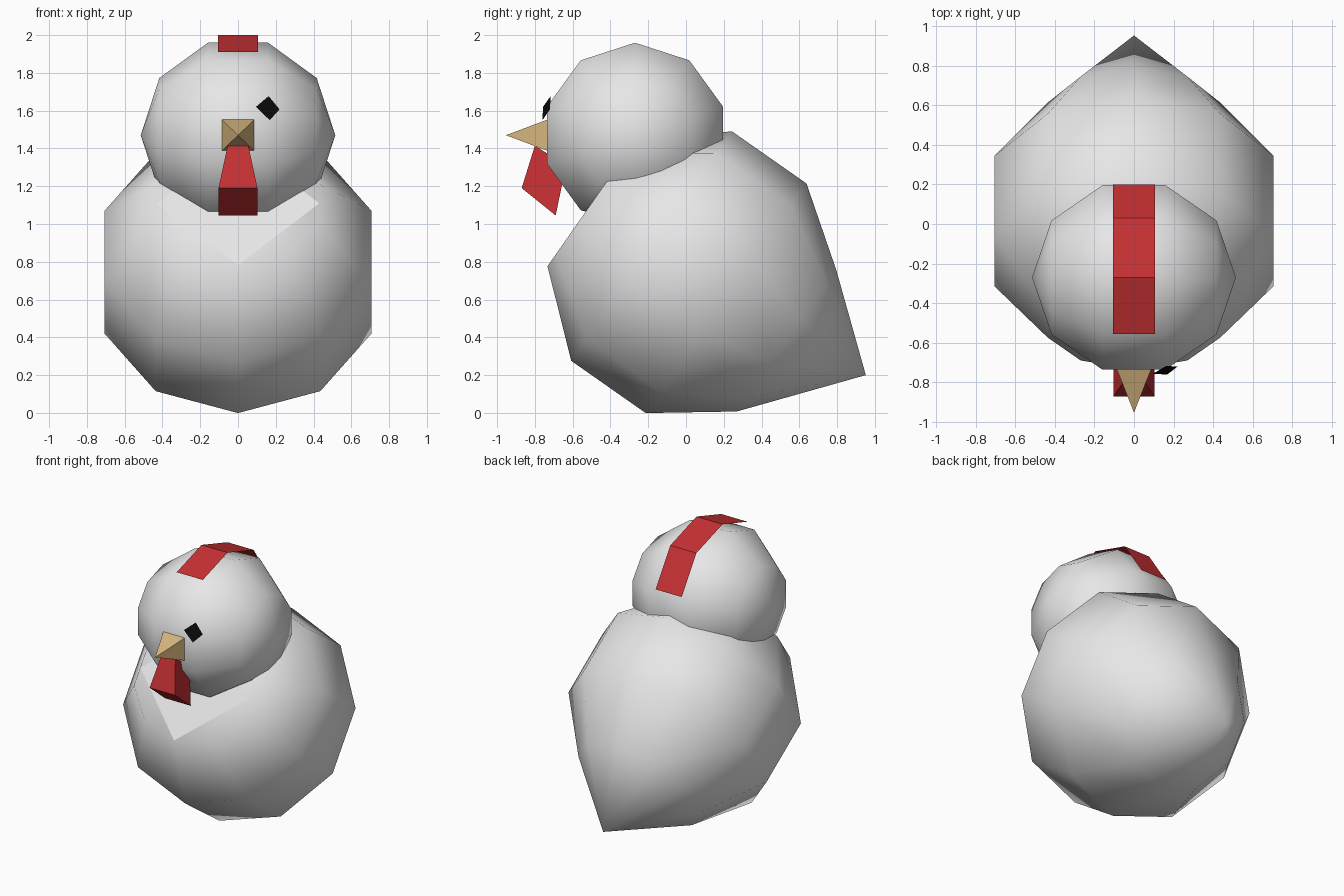
import bpy
import bmesh
from math import sin, cos, pi, radians
from mathutils import Vector, Matrix

cube = bpy.data.objects.get("Cube")
if cube:
    bpy.data.objects.remove(cube, do_unlink=True)


def material(name, colour):
    m = bpy.data.materials.new(name)
    m.use_nodes = True
    m.diffuse_color = (*colour, 1)
    bsdf = next(n for n in m.node_tree.nodes if n.type == 'BSDF_PRINCIPLED')
    bsdf.inputs["Base Color"].default_value = (*colour, 1)
    bsdf.inputs["Roughness"].default_value = 0.8
    return m


WHITE = material("white_feather", (0.8, 0.8, 0.8))
RED = material("comb_red", (0.57, 0.03, 0.033))
TAN = material("beak_tan", (0.68, 0.47, 0.21))
BLACK = material("eye_black", (0.003, 0.003, 0.003))


def finish(name, bm, mat, smooth=False, recalc=True):
    if recalc:
        bmesh.ops.recalc_face_normals(bm, faces=bm.faces)
    for f in bm.faces:
        f.smooth = smooth
    mesh = bpy.data.meshes.new(name)
    bm.to_mesh(mesh)
    bm.free()
    mesh.materials.append(mat)
    ob = bpy.data.objects.new(name, mesh)
    bpy.context.collection.objects.link(ob)
    return ob


def ball(radius, segments=10, rings=5):
    """Sphere with poles on local z and a vertex line on local +y."""
    bm = bmesh.new()
    rows = []
    for i in range(1, rings):
        a = pi * i / rings
        rows.append([bm.verts.new((radius * sin(a) * sin(2 * pi * k / segments),
                                   radius * sin(a) * cos(2 * pi * k / segments),
                                   radius * cos(a))) for k in range(segments)])
    top = bm.verts.new((0, 0, radius))
    bottom = bm.verts.new((0, 0, -radius))
    for k in range(segments):
        n = (k + 1) % segments
        bm.faces.new((top, rows[0][k], rows[0][n]))
        bm.faces.new((bottom, rows[-1][n], rows[-1][k]))
        for a, b in zip(rows, rows[1:]):
            bm.faces.new((a[k], b[k], b[n], a[n]))
    return bm, rows, top, bottom


def frame(x, y, z, centre):
    m = Matrix((x, y, z)).transposed().to_4x4()
    m.translation = centre
    return m


def sheet(name, points, mat):
    """Thin one-sided plate from one outline."""
    bm = bmesh.new()
    bm.faces.new([bm.verts.new(p) for p in points])
    return finish(name, bm, mat, recalc=False)


# Body: tilted ball, flattened at the neck and drawn out to a tail point
tilt = radians(35)
axis = Vector((0, -cos(tilt), sin(tilt)))
up = Vector((0, sin(tilt), cos(tilt)))
body_frame = frame(Vector((1, 0, 0)), up, axis, Vector((0, 0.015, 0.745)))
bm, rows, neck, tail = ball(0.78)
neck_height = rows[0][0].co.z
neck.co.z = neck_height
for v in rows[0]:
    v.co.y *= 0.88
bm.transform(body_frame)
tail.co = (0, 0.952, 0.2)
finish("body", bm, WHITE, smooth=True)

# Bib: diamond plate lying on the flattened neck
bib = [(0, -0.4), (0.43, 0), (0, 0.4), (-0.43, 0)]
sheet("bib", [body_frame @ Vector((x, y, neck_height + 0.005)) for x, y in bib], WHITE)

# Head: ball with its poles at the sides
bm, *_ = ball(0.515)
bm.transform(frame(Vector((0, 1, 0)), Vector((0, 0, 1)), Vector((1, 0, 0)),
                   Vector((0, -0.27, 1.47))))
finish("head", bm, WHITE, smooth=True)

# Comb: thin strip over the crown and down the back of the head
bm = bmesh.new()
path = [(-0.555, 1.91), (-0.27, 2.0), (0.03, 1.905), (0.2, 1.65)]
pairs = [[bm.verts.new((x, y, z)) for x in (-0.105, 0.105)] for y, z in path]
for a, b in zip(pairs, pairs[1:]):
    bm.faces.new((a[0], a[1], b[1], b[0]))
finish("comb", bm, RED, recalc=False)

# Beak: four-sided cone
bm = bmesh.new()
base = [bm.verts.new((sx * 0.087, -0.733, 1.47 + sz * 0.083))
        for sx, sz in ((-1, -1), (1, -1), (1, 1), (-1, 1))]
tip = bm.verts.new((0, -0.953, 1.47))
bm.faces.new(base)
for k in range(4):
    bm.faces.new((base[k], base[(k + 1) % 4], tip))
finish("beak", bm, TAN)

# Wattle: tapered block hanging under the beak
bm = bmesh.new()
outline = [(-0.80, 1.415, 0.055), (-0.87, 1.19, 0.103),
           (-0.69, 1.045, 0.103), (-0.635, 1.31, 0.055)]
left, right = ([bm.verts.new((s * w, y, z)) for y, z, w in outline] for s in (1, -1))
bm.faces.new(left)
bm.faces.new(right)
for k in range(4):
    n = (k + 1) % 4
    bm.faces.new((left[k], left[n], right[n], right[k]))
finish("wattle", bm, RED)

# Eye: single diamond plate on the left of the face
sheet("left_eye", [(0.095, -0.757, 1.62), (0.168, -0.76, 1.55),
                   (0.22, -0.72, 1.607), (0.162, -0.717, 1.677)], BLACK)
